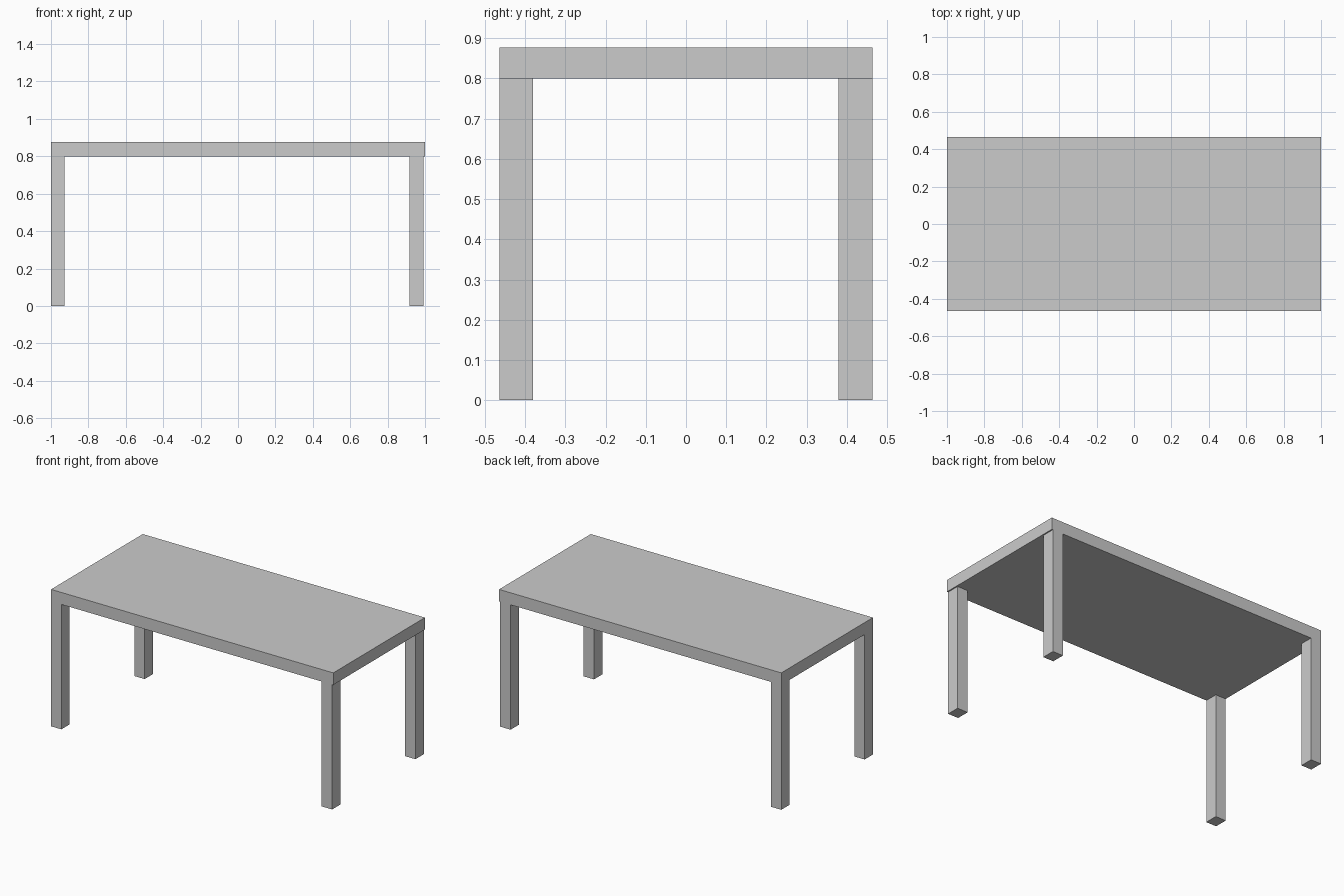
import bpy

if "Cube" in bpy.data.objects:
    bpy.data.objects.remove(bpy.data.objects["Cube"])


def box(name, x0, x1, y0, y1, z0, z1):
    """Add a box spanning the given bounds."""
    bpy.ops.mesh.primitive_cube_add(
        size=1, location=((x0 + x1) / 2, (y0 + y1) / 2, (z0 + z1) / 2))
    obj = bpy.context.object
    obj.name = name
    obj.scale = (x1 - x0, y1 - y0, z1 - z0)
    bpy.ops.object.transform_apply(location=False, rotation=False, scale=True)
    return obj


HALF_DEPTH = 0.464
UNDERSIDE = 0.80

# Table top
box("table_top", -1, 1, -HALF_DEPTH, HALF_DEPTH, UNDERSIDE, 0.877)

# Four legs: left pair flush with the end, right pair slightly inset
for side, x0, x1 in (("left", -1.0, -0.927), ("right", 0.918, 0.992)):
    for end, y0, y1 in (("front", -HALF_DEPTH, -0.38), ("back", 0.379, HALF_DEPTH)):
        box(f"{end}_{side}_leg", x0, x1, y0, y1, 0, UNDERSIDE)
